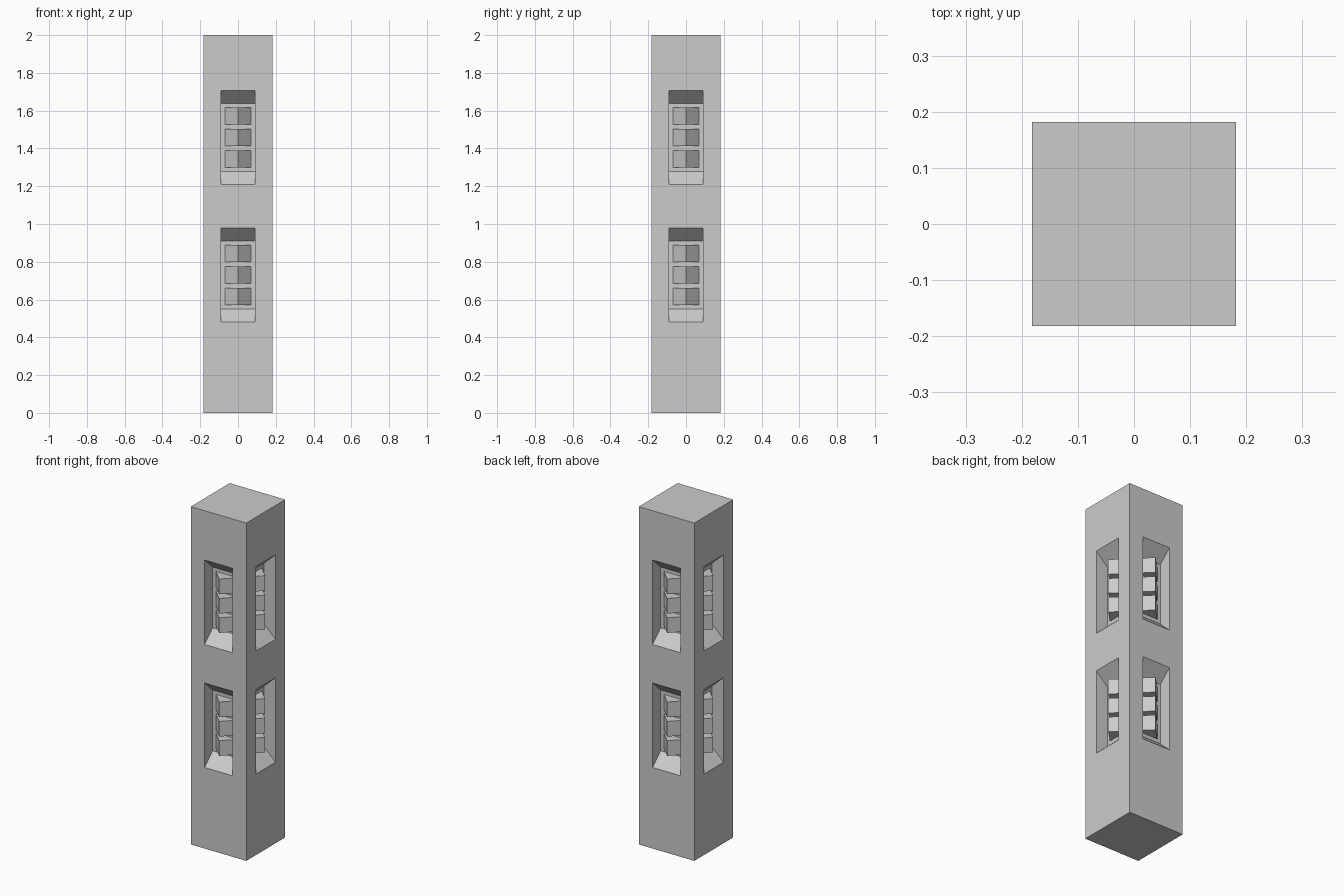
import bpy, bmesh
from math import pi, sqrt
from mathutils import Matrix, Vector

default = bpy.data.objects.get("Cube")
if default:
    bpy.data.objects.remove(default, do_unlink=True)

HALF, HEIGHT = 0.182, 2.0          # pillar
DEPTH, SLOPE = 0.075, 0.07         # niche depth, rise of sloped sill and head
NICHE_W, NICHE_H = 0.182, 0.5
NICHE_BASES = (0.48, 1.208)
BLOCK_R, BLOCK_H = 0.07, 0.09      # half diagonal and height of the blocks
BLOCK_Z = (0.136, 0.25, 0.365)     # block centres above the niche base

stone = bpy.data.materials.new("grey_stone")
stone.use_nodes = True
colour = (0.6, 0.6, 0.6, 1)
stone.diffuse_color = colour
stone.node_tree.nodes["Principled BSDF"].inputs["Base Color"].default_value = colour


def make_object(name, bm):
    bmesh.ops.recalc_face_normals(bm, faces=bm.faces)
    mesh = bpy.data.meshes.new(name)
    bm.to_mesh(mesh)
    bm.free()
    mesh.materials.append(stone)
    obj = bpy.data.objects.new(name, mesh)
    bpy.context.collection.objects.link(obj)
    return obj


def add_box(bm, size, matrix):
    bmesh.ops.create_cube(bm, size=1, matrix=matrix @ Matrix.Diagonal((*size, 1)))


def add_niche(bm, base, turn):
    """Prism with a sloped sill and head, pushed in from one face."""
    out, front, back = -HALF - 0.05, -HALF, -HALF + DEPTH
    top = base + NICHE_H
    profile = [(out, base), (front, base), (back, base + SLOPE),
               (back, top - SLOPE), (front, top), (out, top)]
    verts = [bm.verts.new(turn @ Vector((-NICHE_W / 2, y, z))) for y, z in profile]
    face = bm.faces.new(verts)
    swept = bmesh.ops.extrude_face_region(bm, geom=[face])["geom"]
    moved = [v for v in swept if isinstance(v, bmesh.types.BMVert)]
    bmesh.ops.translate(bm, verts=moved, vec=turn @ Vector((NICHE_W, 0, 0)))


# Square pillar
bm = bmesh.new()
add_box(bm, (2 * HALF, 2 * HALF, HEIGHT), Matrix.Translation((0, 0, HEIGHT / 2)))
pillar = make_object("pillar", bm)

# Niches on all four sides, and diagonal blocks half sunk in their back walls
cut, blocks = bmesh.new(), bmesh.new()
side = BLOCK_R * sqrt(2)
for quarter in range(4):
    turn = Matrix.Rotation(quarter * pi / 2, 4, "Z")
    for base in NICHE_BASES:
        add_niche(cut, base, turn)
        for z in BLOCK_Z:
            place = Matrix.Translation((0, -HALF + DEPTH, base + z))
            add_box(blocks, (side, side, BLOCK_H),
                    turn @ place @ Matrix.Rotation(pi / 4, 4, "Z"))
make_object("niche_blocks", blocks)
cutter = make_object("niche_cutter", cut)
cutter.hide_render = True

# Cut the niches
mod = pillar.modifiers.new("niches", "BOOLEAN")
mod.operation = "DIFFERENCE"
mod.solver = "EXACT"
mod.object = cutter
bpy.context.view_layer.objects.active = pillar
bpy.ops.object.modifier_apply(modifier=mod.name)
bpy.data.objects.remove(cutter, do_unlink=True)
